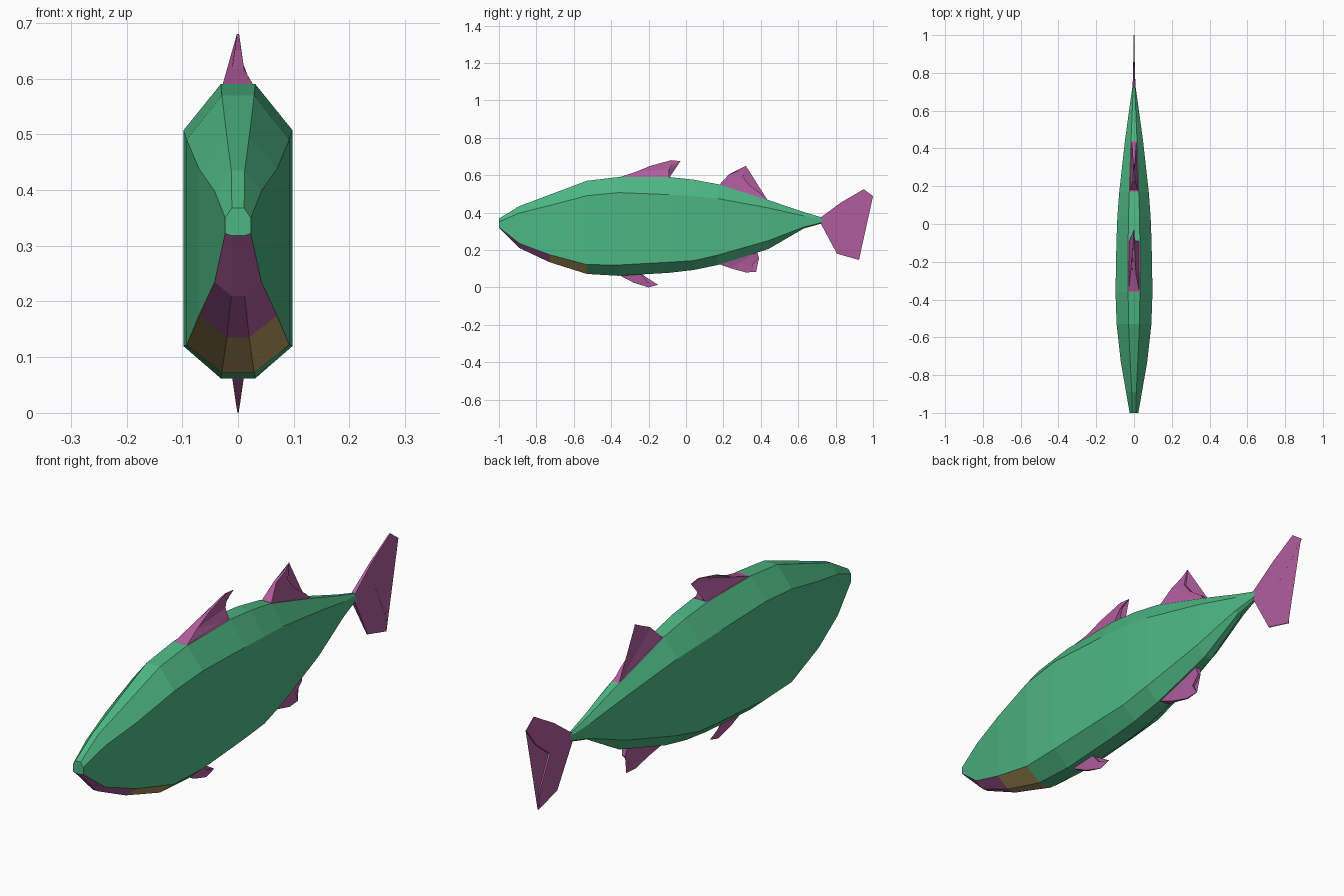
import bpy, bmesh


def material(name, rgb):
    m = bpy.data.materials.new(name)
    m.diffuse_color = (*rgb, 1)
    return m


green = material("sea green", (0.075, 0.47, 0.225))
purple = material("fin purple", (0.44, 0.11, 0.34))
brown = material("belly brown", (0.47, 0.33, 0.12))


def finish(bm, name, mats):
    bmesh.ops.recalc_face_normals(bm, faces=bm.faces)
    me = bpy.data.meshes.new(name)
    bm.to_mesh(me)
    bm.free()
    for m in mats:
        me.materials.append(m)
    ob = bpy.data.objects.new(name, me)
    bpy.context.collection.objects.link(ob)


# Body sections: y, top, shoulder, lower shoulder, bottom, side half width, ridge half width
sections = [
    (-1.0, 0.368, 0.350, 0.322, 0.318, 0.023, 0.011),
    (-0.89, 0.435, 0.398, 0.235, 0.210, 0.042, 0.012),
    (-0.73, 0.495, 0.438, 0.175, 0.135, 0.070, 0.020),
    (-0.53, 0.570, 0.490, 0.122, 0.072, 0.092, 0.029),
    (-0.36, 0.590, 0.507, 0.120, 0.062, 0.098, 0.031),
    (-0.09, 0.590, 0.496, 0.135, 0.078, 0.093, 0.031),
    (0.04, 0.576, 0.488, 0.143, 0.093, 0.088, 0.029),
    (0.17, 0.552, 0.475, 0.173, 0.120, 0.078, 0.025),
    (0.44, 0.467, 0.425, 0.250, 0.205, 0.048, 0.016),
    (0.63, 0.403, 0.382, 0.323, 0.315, 0.022, 0.008),
    (0.73, 0.373, 0.367, 0.348, 0.343, 0.008, 0.004),
]
bm = bmesh.new()
rings = []
for y, t, s, l, b, w, r in sections:
    ring = [(r, t), (w, s), (w, l), (r, b), (-r, b), (-w, l), (-w, s), (-r, t)]
    rings.append([bm.verts.new((x, y, z)) for x, z in ring])
for i, (a, b) in enumerate(zip(rings, rings[1:])):
    for j in range(8):
        k = (j + 1) % 8
        f = bm.faces.new((a[j], a[k], b[k], b[j]))
        if j in (2, 3, 4) and i < 3:          # throat and belly patch
            f.material_index = 1 if i < 2 else 2
        if j == 7 and i in (4, 7):            # coloured fin bases on the back
            f.material_index = 1
bm.faces.new(rings[0])
bm.faces.new(rings[-1])
finish(bm, "body", [green, purple, brown])


# Fins: outline of (y, z, half thickness)
def fin(name, outline):
    bm = bmesh.new()
    right = [bm.verts.new((t, y, z)) for y, z, t in outline]
    left = [bm.verts.new((-t, y, z)) for y, z, t in outline]
    sides = [bm.faces.new(right), bm.faces.new(left)]
    for i in range(len(outline)):
        k = (i + 1) % len(outline)
        bm.faces.new((right[i], right[k], left[k], left[i]))
    bmesh.ops.triangulate(bm, faces=sides, ngon_method='EAR_CLIP')
    finish(bm, name, [purple])


fin("front_dorsal_fin", [
    (-0.36, 0.588, 0.028), (-0.27, 0.617, 0.011), (-0.19, 0.65, 0.006), (-0.08, 0.68, 0.002),
    (-0.03, 0.675, 0.001), (-0.075, 0.655, 0.004), (-0.09, 0.63, 0.008), (-0.09, 0.585, 0.025)])
fin("rear_dorsal_fin", [
    (0.175, 0.545, 0.022), (0.23, 0.605, 0.006), (0.29, 0.628, 0.004), (0.32, 0.65, 0.001),
    (0.305, 0.59, 0.005), (0.34, 0.545, 0.007), (0.41, 0.495, 0.010), (0.44, 0.46, 0.013)])
fin("anal_fin", [
    (0.175, 0.125, 0.020), (0.24, 0.102, 0.007), (0.32, 0.08, 0.003), (0.375, 0.083, 0.001),
    (0.355, 0.12, 0.005), (0.39, 0.155, 0.006), (0.38, 0.195, 0.013)])
fin("pelvic_fin", [
    (-0.36, 0.067, 0.011), (-0.28, 0.025, 0.005), (-0.20, 0.0, 0.001), (-0.15, 0.014, 0.001),
    (-0.205, 0.03, 0.005), (-0.24, 0.073, 0.010)])
fin("tail_fin", [
    (0.72, 0.374, 0.008), (0.83, 0.455, 0.004), (0.95, 0.525, 0.002), (1.0, 0.488, 0.002),
    (0.94, 0.41, 0.003), (0.855, 0.342, 0.004), (0.917, 0.22, 0.003), (0.925, 0.147, 0.002),
    (0.807, 0.18, 0.002), (0.72, 0.342, 0.008)])
